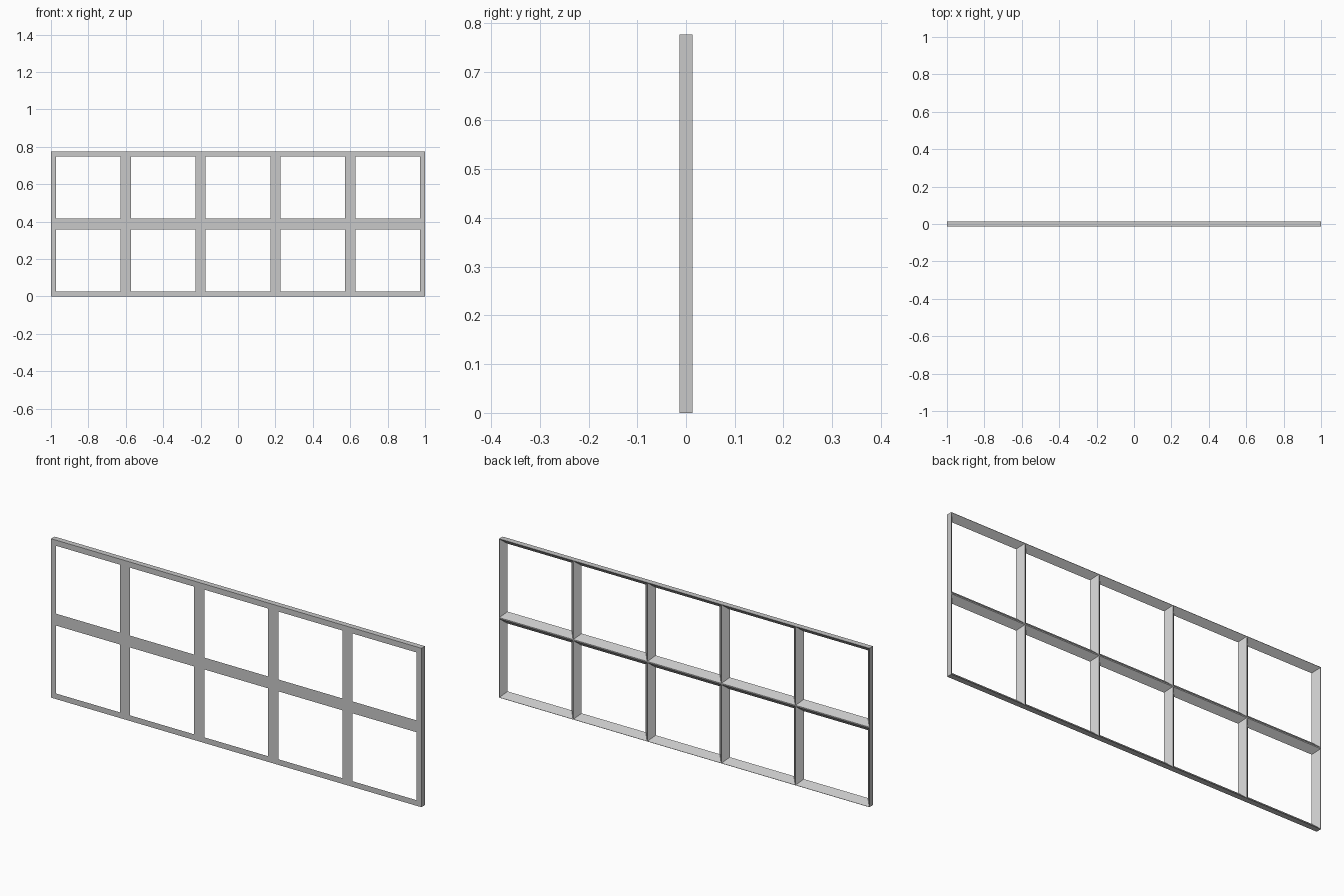
import bpy, bmesh

if "Cube" in bpy.data.objects:
    bpy.data.objects.remove(bpy.data.objects["Cube"])

COLS, ROWS = 5, 2
WIDTH, HEIGHT, DEPTH = 2.0, 0.776, 0.027
SIDE = 0.0272        # half width of an upright bar
RAIL, MID = 0.0275, 0.029   # outer rail width, half width of the middle rail
TAPER = 0.0262       # how far each opening widens towards the back

mat = bpy.data.materials.new("light grey")
mat.use_nodes = True
grey = (0.58, 0.58, 0.58, 1)
mat.diffuse_color = grey
mat.node_tree.nodes["Principled BSDF"].inputs["Base Color"].default_value = grey

bm = bmesh.new()


def loop(x0, x1, z0, z1, y):
    """Rectangle of vertices, ordered bottom, right, top, left."""
    return [bm.verts.new((x, y, z))
            for x, z in ((x0, z0), (x1, z0), (x1, z1), (x0, z1))]


def bridge(a, b, sides=range(4)):
    for i in sides:
        j = (i + 1) % 4
        bm.faces.new((a[i], a[j], b[j], b[i]))


# One tapered opening per cell, outer walls only on the frame's edge
cw, ch = WIDTH / COLS, HEIGHT / ROWS
front, back = -DEPTH / 2, DEPTH / 2
for c in range(COLS):
    for r in range(ROWS):
        x0, z0 = -WIDTH / 2 + c * cw, r * ch
        x1, z1 = x0 + cw, z0 + ch
        low = RAIL if r == 0 else MID
        high = RAIL if r == ROWS - 1 else MID
        hole = (x0 + SIDE, x1 - SIDE, z0 + low, z1 - high)
        wide = (hole[0] - TAPER, hole[1] + TAPER, hole[2] - TAPER, hole[3] + TAPER)
        rim_front = loop(x0, x1, z0, z1, front)
        hole_front = loop(*hole, front)
        hole_back = loop(*wide, back)
        rim_back = loop(x0, x1, z0, z1, back)
        bridge(rim_front, hole_front)
        bridge(hole_front, hole_back)
        bridge(hole_back, rim_back)
        on_edge = (r == 0, c == COLS - 1, r == ROWS - 1, c == 0)
        bridge(rim_back, rim_front, [i for i in range(4) if on_edge[i]])

bmesh.ops.remove_doubles(bm, verts=bm.verts, dist=0.0001)
bmesh.ops.recalc_face_normals(bm, faces=bm.faces)

mesh = bpy.data.meshes.new("window_lattice")
bm.to_mesh(mesh)
bm.free()
mesh.materials.append(mat)
lattice = bpy.data.objects.new("window_lattice", mesh)
bpy.context.collection.objects.link(lattice)
